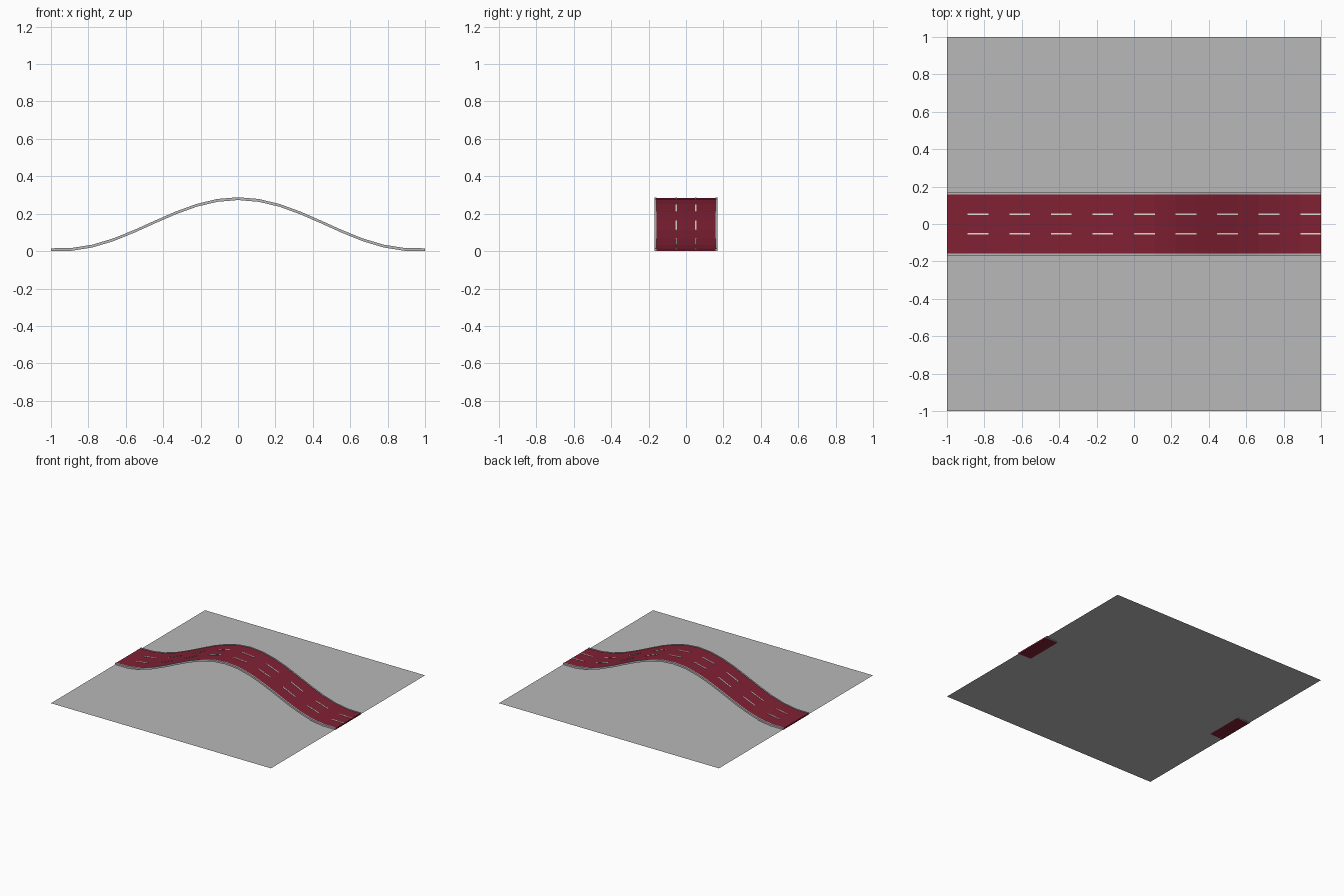
import bpy, bmesh, math

if "Cube" in bpy.data.objects:
    bpy.data.objects.remove(bpy.data.objects["Cube"])


def material(name, rgb):
    m = bpy.data.materials.new(name)
    m.diffuse_color = (*rgb, 1)
    m.use_nodes = True
    m.node_tree.nodes["Principled BSDF"].inputs["Base Color"].default_value = m.diffuse_color
    return m


GREY = material("concrete_grey", (0.48, 0.48, 0.48))
RED = material("road_red", (0.22, 0.015, 0.034))
WHITE = material("line_white", (0.75, 0.72, 0.68))

SEGMENTS = 18
RISE = 0.273
HALF_SPAN = 0.94


def station(i):
    """Position i along the hill: x and underside height."""
    x = -1 + 2 * i / SEGMENTS
    t = min(abs(x) / HALF_SPAN, 1)
    return x, RISE * (1 + math.cos(math.pi * t)) / 2


def sweep(name, mat, y0, y1, low, high, spans):
    """Closed rectangular strips that follow the hill over the given spans."""
    bm = bmesh.new()
    for first, last in spans:
        rings = []
        for i in range(first, last + 1):
            x, z = station(i)
            rings.append([bm.verts.new(p) for p in (
                (x, y0, z + low), (x, y1, z + low),
                (x, y1, z + high), (x, y0, z + high))])
        for a, b in zip(rings, rings[1:]):
            for k in range(4):
                n = (k + 1) % 4
                bm.faces.new((a[k], a[n], b[n], b[k]))
        bm.faces.new(rings[0])
        bm.faces.new(rings[-1])
    bmesh.ops.recalc_face_normals(bm, faces=bm.faces)
    mesh = bpy.data.meshes.new(name)
    bm.to_mesh(mesh)
    bm.free()
    mesh.materials.append(mat)
    ob = bpy.data.objects.new(name, mesh)
    bpy.context.collection.objects.link(ob)
    return ob


# Ground sheet
bpy.ops.mesh.primitive_plane_add(size=2, location=(0, 0, 0.003))
ground = bpy.context.object
ground.name = "ground_sheet"
ground.data.materials.append(GREY)

# Road deck
whole = [(0, SEGMENTS)]
sweep("road_deck", RED, -0.157, 0.157, 0, 0.012, whole)

# Curbs and dashed lane lines on both sides
dashes = [(i, i + 1) for i in range(1, SEGMENTS, 2)]
for side, s in (("left", 1), ("right", -1)):
    y = sorted((s * 0.157, s * 0.168))
    sweep("curb_" + side, GREY, y[0], y[1], 0, 0.015, whole)
    c = s * 0.053
    sweep("lane_dashes_" + side, WHITE, c - 0.004, c + 0.004, 0.011, 0.0145, dashes)
